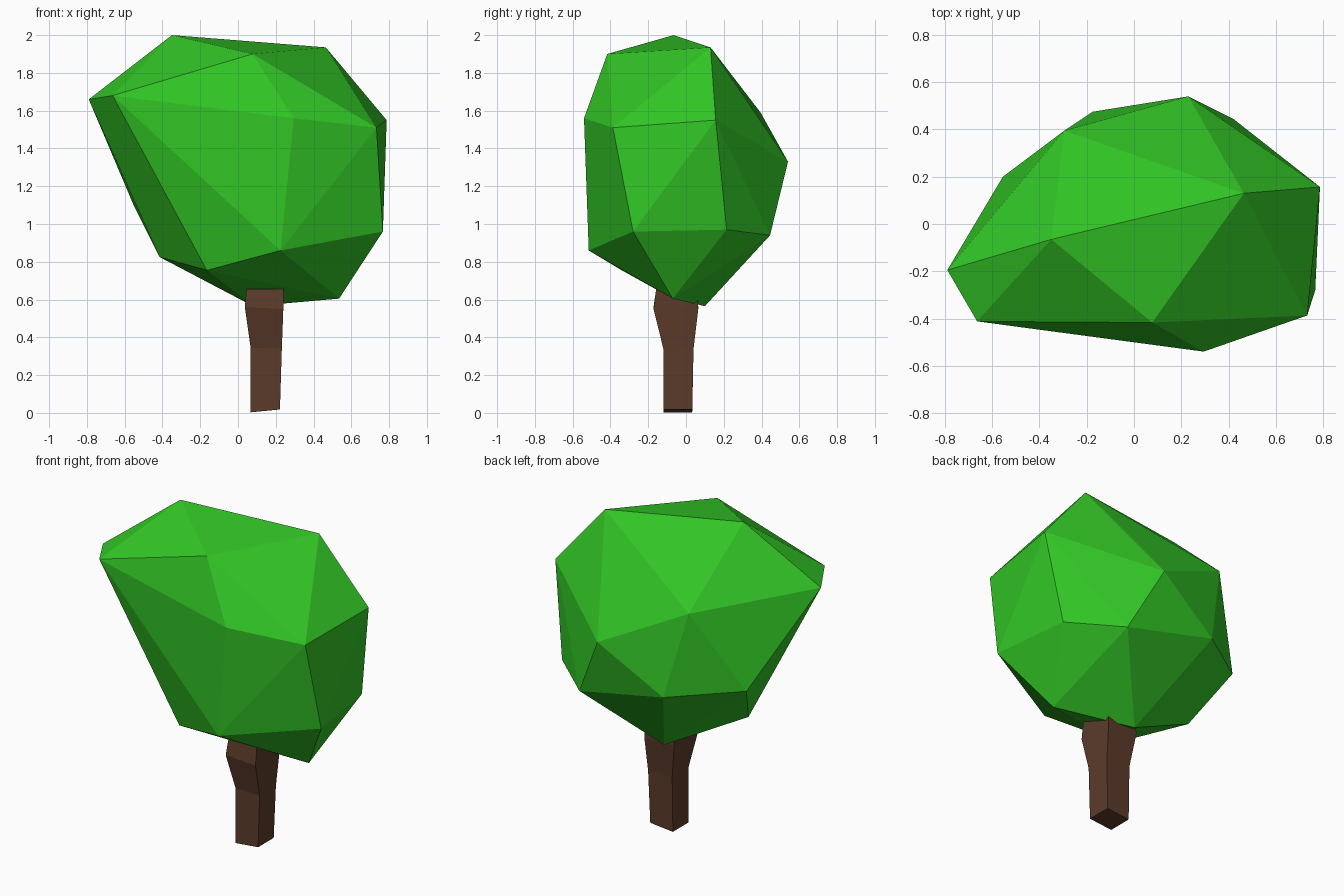
import bpy, bmesh

if "Cube" in bpy.data.objects:
    bpy.data.objects.remove(bpy.data.objects["Cube"])

def material(name, rgb):
    m = bpy.data.materials.new(name)
    m.diffuse_color = (*rgb, 1)
    m.use_nodes = True
    m.node_tree.nodes["Principled BSDF"].inputs["Base Color"].default_value = m.diffuse_color
    return m

def finish(bm, name, mat):
    bmesh.ops.recalc_face_normals(bm, faces=bm.faces)
    me = bpy.data.meshes.new(name)
    bm.to_mesh(me)
    bm.free()
    me.materials.append(mat)
    ob = bpy.data.objects.new(name, me)
    bpy.context.collection.objects.link(ob)

leaf = material("leaf green", (0.032, 0.56, 0.019))
bark = material("bark brown", (0.105, 0.044, 0.023))

# Canopy: faceted blob wrapped around its corner points
corners = [
    (-.35, -.065, 2.0), (.465, .13, 1.935), (.077, -.417, 1.90),
    (-.79, -.195, 1.66), (-.664, -.412, 1.68), (.295, -.54, 1.56),
    (.733, -.387, 1.51), (.787, .157, 1.55), (-.295, .395, 1.59),
    (.23, .54, 1.33), (-.175, .475, 1.07), (-.555, .20, 1.105),
    (.767, -.28, .96), (.70, .215, .97), (.42, .445, .94),
    (.225, -.515, .86), (-.165, -.34, .755), (-.415, -.02, .825),
    (.535, -.07, .605), (.08, .10, .565)]
bm = bmesh.new()
for c in corners:
    bm.verts.new(c)
bmesh.ops.convex_hull(bm, input=bm.verts)
finish(bm, "canopy", leaf)

# Trunk: four-sided rings, x0, x1, y0, y1, z left, z right
rings = [(.067, .222, -.12, .033, .003, .018),
         (.067, .232, -.12, .04, .345, .34),
         (.036, .24, -.172, .065, .56, .55),
         (.045, .24, -.158, .06, .655, .655)]
bm = bmesh.new()
loops = []
for x0, x1, y0, y1, zl, zr in rings:
    loops.append([bm.verts.new(p) for p in
                  ((x0, y0, zl), (x1, y0, zr), (x1, y1, zr), (x0, y1, zl))])
for a, b in zip(loops, loops[1:]):
    for i in range(4):
        j = (i + 1) % 4
        bm.faces.new((a[i], a[j], b[j], b[i]))
bm.faces.new(loops[0])
bm.faces.new(loops[-1])
finish(bm, "trunk", bark)
